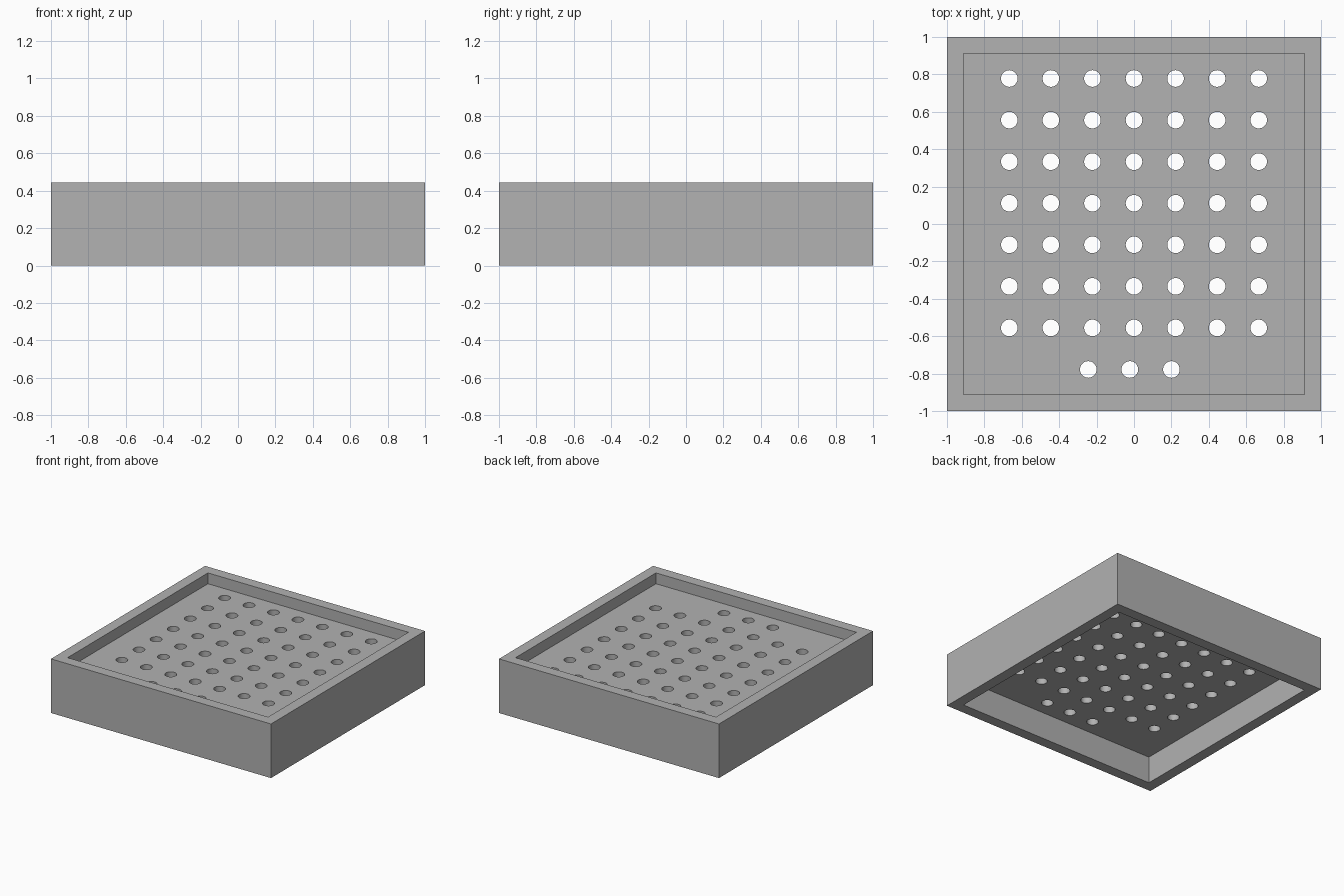
import bpy
import bmesh
import math
from mathutils import Matrix, Vector

if "Cube" in bpy.data.objects:
    bpy.data.objects.remove(bpy.data.objects["Cube"], do_unlink=True)

U = 2 / 45            # one design unit: the tray is 45 units wide
WIDTH, HEIGHT, WALL = 45, 10, 2
FLOOR_LOW, FLOOR_TOP = 5, 8
PITCH, HOLE_RADIUS = 5, 1

grey = bpy.data.materials.new("plain grey")
grey.use_nodes = True
colour = (0.445, 0.445, 0.445, 1)
grey.diffuse_color = colour
grey.node_tree.nodes["Principled BSDF"].inputs["Base Color"].default_value = colour


def add_box(bm, width, z0, z1):
    size = Vector((width, width, z1 - z0)) * U
    place = Matrix.Translation((0, 0, (z0 + z1) / 2 * U)) @ Matrix.Diagonal(size).to_4x4()
    bmesh.ops.create_cube(bm, size=1, matrix=place)


def add_hole(bm, x, y):
    bmesh.ops.create_cone(
        bm, cap_ends=True, segments=32, depth=6 * U,
        radius1=HOLE_RADIUS * U, radius2=HOLE_RADIUS * U,
        matrix=Matrix.Translation(Vector((x, y, (FLOOR_LOW + FLOOR_TOP) / 2)) * U))


def make_object(name, bm):
    mesh = bpy.data.meshes.new(name)
    bm.to_mesh(mesh)
    bm.free()
    mesh.materials.append(grey)
    obj = bpy.data.objects.new(name, mesh)
    bpy.context.collection.objects.link(obj)
    return obj


def cut(target, cutter):
    cutter.hide_render = True
    mod = target.modifiers.new(cutter.name, "BOOLEAN")
    mod.operation = "DIFFERENCE"
    mod.solver = "EXACT"
    mod.object = cutter
    bpy.context.view_layer.objects.active = target
    bpy.ops.object.modifier_apply(modifier=mod.name)
    bpy.data.objects.remove(cutter, do_unlink=True)


# Outer block
bm = bmesh.new()
add_box(bm, WIDTH, 0, HEIGHT)
tray = make_object("perforated_tray", bm)

# Shallow recess above the floor and a deeper one beneath it
bm = bmesh.new()
add_box(bm, WIDTH - 2 * WALL, FLOOR_TOP, HEIGHT + 2)
add_box(bm, WIDTH - 2 * WALL, -2, FLOOR_LOW)
cut(tray, make_object("recess_cutter", bm))

# Seven by seven drain holes, plus a short offset row at the front
bm = bmesh.new()
for row in range(7):
    for col in range(-3, 4):
        add_hole(bm, col * PITCH, 17.5 - row * PITCH)
for col in (-1, 0, 1):
    add_hole(bm, col * PITCH - 0.5, -17.5)
cut(tray, make_object("hole_cutter", bm))

# Smooth hole walls, sharp edges everywhere else
bpy.ops.object.select_all(action="DESELECT")
tray.select_set(True)
bpy.context.view_layer.objects.active = tray
bpy.ops.object.shade_smooth_by_angle(angle=math.radians(30))
